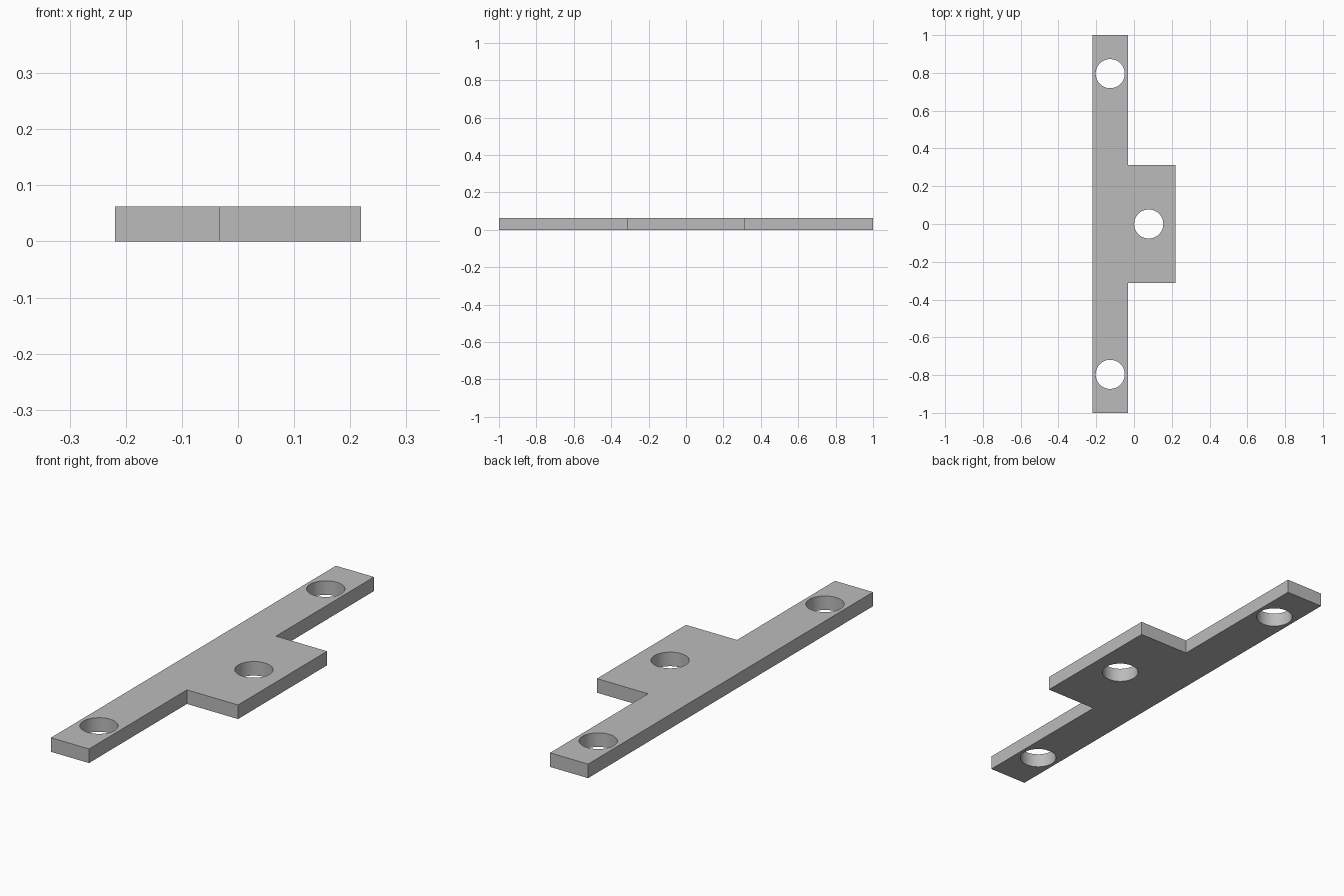
import bpy
import bmesh

cube = bpy.data.objects.get("Cube")
if cube:
    bpy.data.objects.remove(cube, do_unlink=True)

THICKNESS = 0.0625
LEFT, STEP, RIGHT = -0.219, -0.032, 0.219   # bar edge, bar/tab step, tab edge
TAB = 0.3125                                # half length of the tab
HOLE_RADIUS = 0.077
HOLES = [(-0.126, -0.796), (-0.126, 0.796), (0.078, 0)]

# Plain grey metal
grey = bpy.data.materials.new("grey_metal")
grey.use_nodes = True
colour = (0.5, 0.5, 0.5, 1)
grey.diffuse_color = colour
grey.node_tree.nodes["Principled BSDF"].inputs["Base Color"].default_value = colour

# Bracket plate: T-shaped outline, extruded upwards
outline = [(LEFT, -1), (STEP, -1), (STEP, -TAB), (RIGHT, -TAB),
           (RIGHT, TAB), (STEP, TAB), (STEP, 1), (LEFT, 1)]
bm = bmesh.new()
base = bm.faces.new([bm.verts.new((x, y, 0)) for x, y in outline])
top = bmesh.ops.extrude_face_region(bm, geom=[base], use_keep_orig=True)["geom"]
bmesh.ops.translate(bm, vec=(0, 0, THICKNESS),
                    verts=[v for v in top if isinstance(v, bmesh.types.BMVert)])
bmesh.ops.recalc_face_normals(bm, faces=bm.faces)
mesh = bpy.data.meshes.new("bracket_plate")
bm.to_mesh(mesh)
bm.free()
mesh.materials.append(grey)
plate = bpy.data.objects.new("bracket_plate", mesh)
bpy.context.collection.objects.link(plate)

# Screw holes: cut straight through the plate
for x, y in HOLES:
    bpy.ops.mesh.primitive_cylinder_add(vertices=64, radius=HOLE_RADIUS,
                                        depth=THICKNESS * 3,
                                        location=(x, y, THICKNESS / 2))
    cutter = bpy.context.object
    cutter.name = "hole_cutter"
    cutter.hide_render = True
    cutter.data.materials.append(grey)
    bpy.ops.object.select_all(action="DESELECT")
    plate.select_set(True)
    bpy.context.view_layer.objects.active = plate
    cut = plate.modifiers.new("screw_hole", "BOOLEAN")
    cut.operation = "DIFFERENCE"
    cut.solver = "EXACT"
    cut.object = cutter
    bpy.ops.object.modifier_apply(modifier=cut.name)
    bpy.data.objects.remove(cutter, do_unlink=True)

# Smooth hole walls, crisp outer edges
bpy.ops.object.shade_smooth_by_angle()
